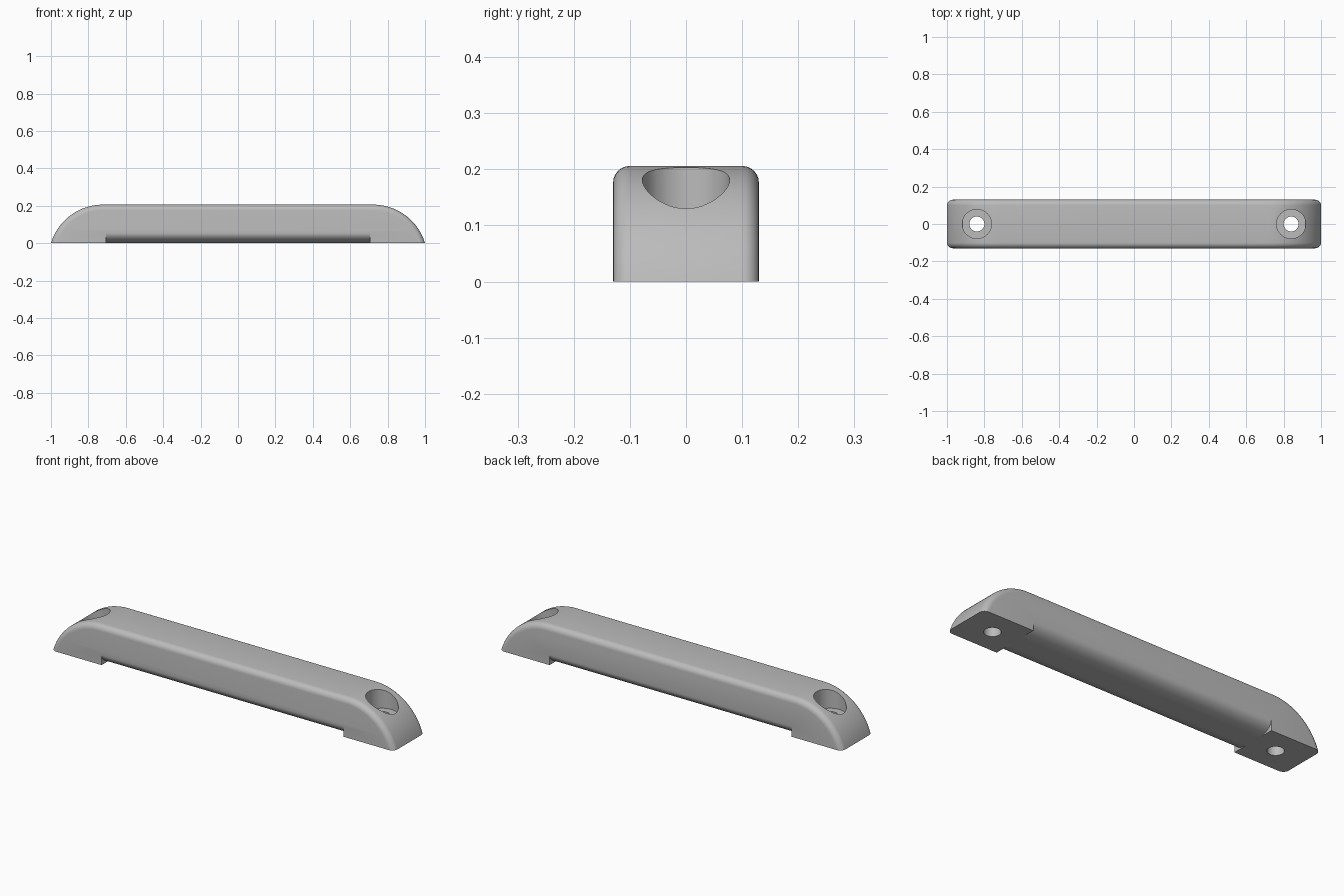
import bpy, bmesh, math

if "Cube" in bpy.data.objects:
    bpy.data.objects.remove(bpy.data.objects["Cube"], do_unlink=True)

HALF_W = 0.13       # half width in y
TOP = 0.206         # height of the grip
ARC_R = 0.29        # radius of the rounded ends
FILLET = 0.03
SCREW_X = 0.84

grey = bpy.data.materials.new("satin grey")
grey.use_nodes = True
grey.diffuse_color = (0.5, 0.5, 0.5, 1)
grey.node_tree.nodes["Principled BSDF"].inputs["Base Color"].default_value = (0.5, 0.5, 0.5, 1)


def make_prism(name, points, vector, bevel_test=None):
    """Extrude a closed outline, rounding the edges chosen by bevel_test."""
    bm = bmesh.new()
    face = bm.faces.new([bm.verts.new(p) for p in points])
    ext = bmesh.ops.extrude_face_region(bm, geom=[face])
    bmesh.ops.translate(bm, vec=vector,
                        verts=[v for v in ext["geom"] if isinstance(v, bmesh.types.BMVert)])
    bmesh.ops.recalc_face_normals(bm, faces=bm.faces)
    if bevel_test:
        edges = [e for e in bm.edges if bevel_test(e)]
        bmesh.ops.bevel(bm, geom=edges, offset=FILLET, segments=6, profile=0.5,
                        affect='EDGES', clamp_overlap=False)
    mesh = bpy.data.meshes.new(name)
    bm.to_mesh(mesh)
    bm.free()
    obj = bpy.data.objects.new(name, mesh)
    bpy.context.collection.objects.link(obj)
    mesh.materials.append(grey)
    return obj


def cylinder_cutter(x, radius, z0, z1):
    ring = [(x + radius * math.cos(t * math.tau / 48), radius * math.sin(t * math.tau / 48), z0)
            for t in range(48)]
    return make_prism("cutter", ring, (0, 0, z1 - z0))


# Long body: flat top running into an arc at each end
center_z = TOP - ARC_R
end_angle = math.asin(-center_z / ARC_R)
center_x = 1 - ARC_R * math.cos(end_angle)
steps = 24
right_arc = []
for i in range(steps + 1):
    a = end_angle + (math.pi / 2 - end_angle) * i / steps
    right_arc.append((center_x + ARC_R * math.cos(a), center_z + ARC_R * math.sin(a)))
right_arc[0] = (1, 0)
outline = right_arc + [(-x, z) for x, z in reversed(right_arc)]


def is_upper_rim(edge):
    a, b = (v.co for v in edge.verts)
    return abs(a.y - b.y) < 0.001 and max(a.z, b.z) > 0.001


body = make_prism("handle_body", [(x, -HALF_W, z) for x, z in outline],
                  (0, 2 * HALF_W, 0), is_upper_rim)

# Rounded finger relief along both lower edges, between the feet
cutters = []
relief_w, relief_h, relief_x = 0.085, 0.055, 0.705
for side in (-1, 1):
    section = [(HALF_W - relief_w, -0.02), (HALF_W + 0.02, -0.02), (HALF_W + 0.02, relief_h)]
    for i in range(13):
        a = math.pi / 2 * i / 12
        section.append((HALF_W - relief_w + relief_w * math.cos(a),
                        relief_h - relief_h * math.sin(a)))
    cutters.append(make_prism("cutter", [(-relief_x, side * y, z) for y, z in section],
                              (2 * relief_x, 0, 0)))

# Screw holes with wide recesses for the heads
for side in (-1, 1):
    cutters.append(cylinder_cutter(side * SCREW_X, 0.078, 0.1, 0.3))
    cutters.append(cylinder_cutter(side * SCREW_X, 0.04, -0.05, 0.15))

bpy.ops.object.select_all(action='DESELECT')
body.select_set(True)
bpy.context.view_layer.objects.active = body
for cutter in cutters:
    cutter.hide_render = True
    mod = body.modifiers.new("cut", 'BOOLEAN')
    mod.operation = 'DIFFERENCE'
    mod.solver = 'EXACT'
    mod.object = cutter
    bpy.ops.object.modifier_apply(modifier=mod.name)
    bpy.data.objects.remove(cutter, do_unlink=True)

bpy.ops.object.shade_smooth_by_angle(angle=math.radians(30))
